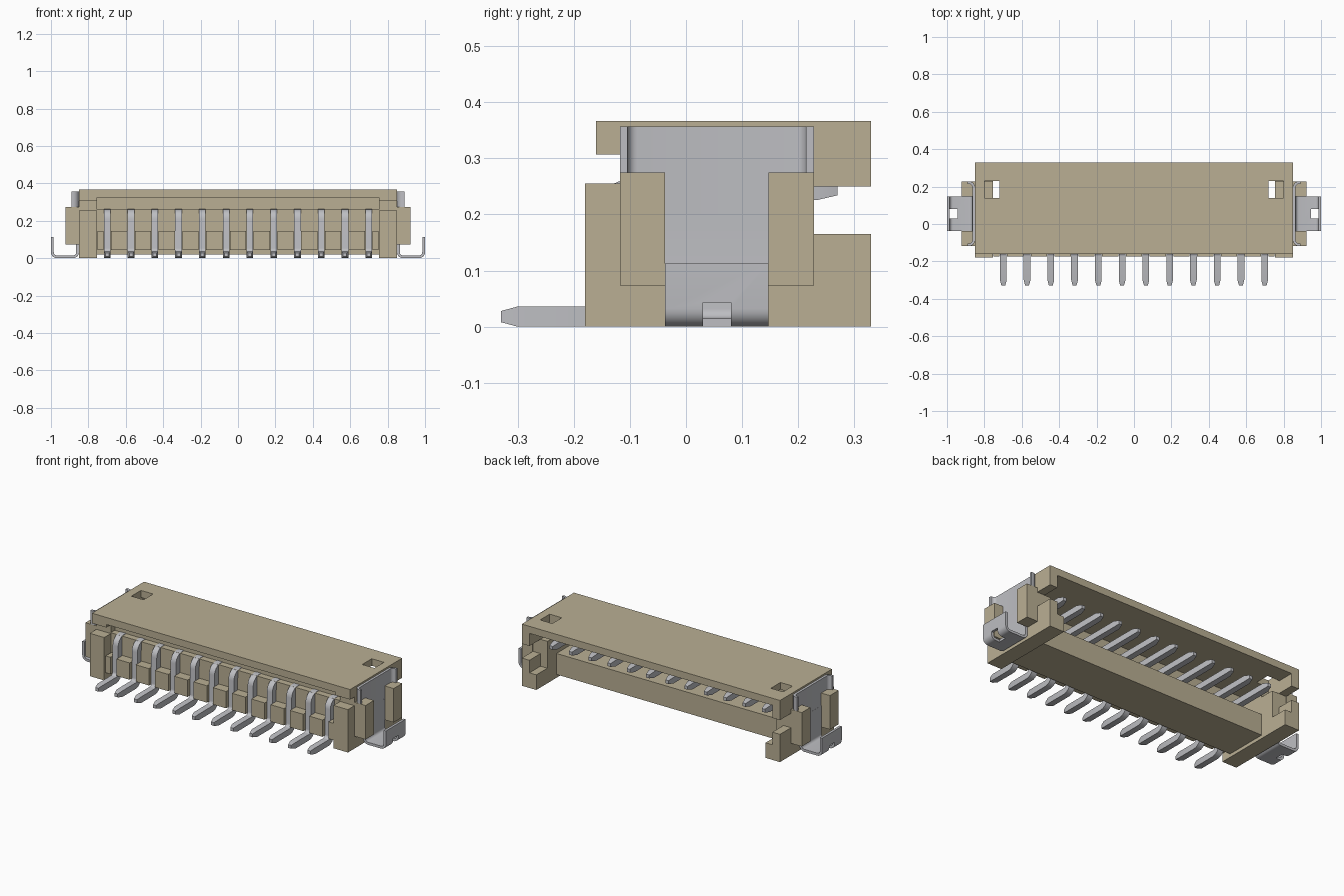
import bpy, bmesh, math
from mathutils import Vector

if "Cube" in bpy.data.objects:
    bpy.data.objects.remove(bpy.data.objects["Cube"])


def material(name, rgb):
    m = bpy.data.materials.new(name)
    m.diffuse_color = (*rgb, 1)
    m.use_nodes = True
    m.node_tree.nodes["Principled BSDF"].inputs["Base Color"].default_value = m.diffuse_color
    return m


BEIGE = material("beige plastic", (0.49, 0.43, 0.295))
METAL = material("tin metal", (0.51, 0.515, 0.54))


def finish(bm, name, mat, smooth=False):
    bmesh.ops.recalc_face_normals(bm, faces=bm.faces)
    me = bpy.data.meshes.new(name)
    bm.to_mesh(me)
    bm.free()
    ob = bpy.data.objects.new(name, me)
    bpy.context.collection.objects.link(ob)
    me.materials.append(mat)
    bpy.ops.object.select_all(action='DESELECT')
    bpy.context.view_layer.objects.active = ob
    ob.select_set(True)
    if smooth:
        bpy.ops.object.shade_smooth_by_angle(angle=math.radians(35))
    return ob


def prism(name, pts, axis, lo, hi, mat, smooth=False):
    """Extrude a 2D outline (the other two axes in order) from lo to hi."""
    bm = bmesh.new()
    rings = []
    for d in (lo, hi):
        ring = []
        for p in pts:
            c = list(p)
            c.insert(axis, d)
            ring.append(bm.verts.new(c))
        rings.append(ring)
        bm.faces.new(ring)
    n = len(pts)
    for i in range(n):
        j = (i + 1) % n
        bm.faces.new((rings[0][i], rings[0][j], rings[1][j], rings[1][i]))
    return finish(bm, name, mat, smooth)


def box(name, x, y, z, mat):
    return prism(name, [(x[0], y[0]), (x[1], y[0]), (x[1], y[1]), (x[0], y[1])], 2, *z, mat)


def cut(ob, cutter):
    mod = ob.modifiers.new("cut", 'BOOLEAN')
    mod.object = cutter
    mod.operation = 'DIFFERENCE'
    mod.solver = 'EXACT'
    bpy.context.view_layer.objects.active = ob
    bpy.ops.object.modifier_apply(modifier=mod.name)
    bpy.data.objects.remove(cutter)


def arc(cx, cy, r, a0, a1, n=6):
    return [(cx + r * math.cos(math.radians(a0 + (a1 - a0) * i / n)),
             cy + r * math.sin(math.radians(a0 + (a1 - a0) * i / n))) for i in range(n + 1)]


def normals(path):
    out = []
    for i, p in enumerate(path):
        a, b = path[max(i - 1, 0)], path[min(i + 1, len(path) - 1)]
        t = Vector((b[0] - a[0], b[1] - a[1])).normalized()
        out.append(Vector((-t.y, t.x)))
    return out


def strip(path, t):
    """Closed outline of a sheet of thickness t around a centre line."""
    ns = normals(path)
    left = [(p[0] + n.x * t / 2, p[1] + n.y * t / 2) for p, n in zip(path, ns)]
    right = [(p[0] - n.x * t / 2, p[1] - n.y * t / 2) for p, n in zip(path, ns)]
    return left + right[::-1]


# Top plate with two windows
plate = box("top_plate", (-0.85, 0.85), (-0.16, 0.33), (0.325, 0.367), BEIGE)
for s in (-1, 1):
    cut(plate, box("window_cutter", sorted((s * 0.72, s * 0.80)), (0.14, 0.23), (0.3, 0.4), BEIGE))

# Floor and the wall that carries the pins, one side profile
prism("floor_and_pin_wall",
      [(-0.118, 0.02), (0.14, 0.02), (0.14, 0.145), (-0.03, 0.145),
       (-0.03, 0.325), (-0.08, 0.325), (-0.08, 0.26), (-0.118, 0.26)], 0, -0.755, 0.755, BEIGE)

# Spacer blocks between the pins
PITCH, COUNT = 0.127, 12
pin_x = [(i - (COUNT - 1) / 2) * PITCH for i in range(COUNT)]
edges = [-0.75] + [v for x in pin_x for v in (x - 0.02, x + 0.02)] + [0.75]
for i in range(0, len(edges), 2):
    box("spacer_block", edges[i:i + 2], (-0.174, -0.118), (0.045, 0.145), BEIGE)

# Both ends: walls, ears and metal brackets
front = [(-0.16, 0.325), (-0.16, 0.307), (-0.118, 0.307), (-0.118, 0.255), (-0.18, 0.255), (-0.18, 0)]
outer_wall = front + [(0.33, 0), (0.33, 0.165), (0.226, 0.165), (0.226, 0.25), (0.33, 0.25), (0.33, 0.325)]
inner_wall = front + [(0.33, 0), (0.33, 0.09), (0.226, 0.09), (0.226, 0.25), (0.14, 0.25), (0.14, 0.325)]
# C-shaped plate seen from above, and its hook seen from the front
channel = ([(0.89, -0.111)] + arc(0.882, -0.0865, 0.0245, 270, 180) +
           arc(0.882, 0.1965, 0.0245, 180, 90) + [(0.89, 0.221)])
hook = ([(0.8575, 0.2)] + arc(0.882, 0.032, 0.0245, 180, 270) +
        arc(0.968, 0.032, 0.0245, 270, 360) + [(0.9925, 0.113)])
for s in (-1, 1):
    prism("outer_wall", outer_wall, 0, s * 0.80, s * 0.85, BEIGE)
    prism("inner_wall", inner_wall, 0, s * 0.755, s * 0.80, BEIGE)
    for y in ((-0.118, -0.037), (0.147, 0.228)):
        box("ear", sorted((s * 0.85, s * 0.922)), y, (0.073, 0.275), BEIGE)
    prism("bracket_plate", [(s * x, y) for x, y in strip(channel, 0.014)],
          2, 0.075, 0.357, METAL, True)
    tab = prism("bracket_hook", [(s * x, z) for x, z in strip(hook, 0.0148)],
                1, -0.037, 0.147, METAL, True)
    cut(tab, box("slot_cutter", sorted((s * 0.945, s * 1.1)), (0.03, 0.08), (-0.1, 0.043), METAL))

# Bent pins: square section swept along a side-view path, tapered tips
path = ([(-0.33, 0.018), (-0.30, 0.018)] + arc(-0.1725, 0.053, 0.035, 270, 360) +
        arc(-0.1025, 0.209, 0.035, 180, 90) + [(0.235, 0.244), (0.27, 0.244)])
H = 0.018
for x in pin_x:
    bm = bmesh.new()
    rings = []
    for i, (p, n) in enumerate(zip(path, normals(path))):
        k = H * (0.55 if i in (0, len(path) - 1) else 1)
        rings.append([bm.verts.new((x + a * k, p[0] + n.x * b * k, p[1] + n.y * b * k))
                      for a, b in ((-1, -1), (1, -1), (1, 1), (-1, 1))])
    for r, q in zip(rings, rings[1:]):
        for i in range(4):
            j = (i + 1) % 4
            bm.faces.new((r[i], r[j], q[j], q[i]))
    bm.faces.new(rings[0])
    bm.faces.new(rings[-1])
    finish(bm, "pin", METAL, True)
